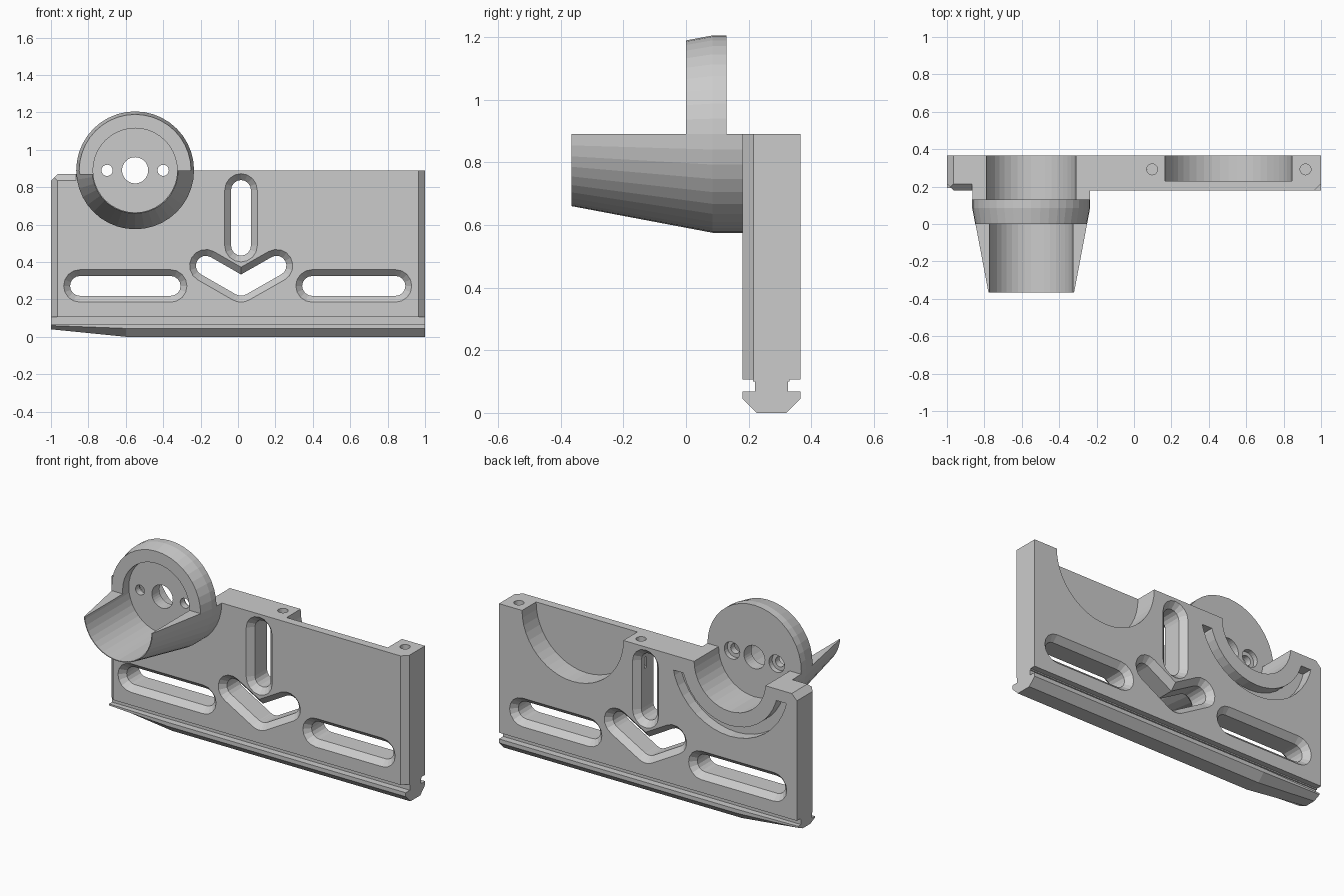
import bpy, bmesh
from math import pi, cos, sin, atan2
from mathutils import Vector

if "Cube" in bpy.data.objects:
    bpy.data.objects.remove(bpy.data.objects["Cube"])

CX, CZ, SEG = -0.55, 0.89, 40      # cup axis and number of sides
FRONT, BACK = 0.18, 0.365          # plate faces


def loft(name, rings, closed=False):
    """Skin a list of equal-length rings; cap the ends unless closed."""
    bm = bmesh.new()
    vr = [[bm.verts.new(p) for p in ring] for ring in rings]
    n = len(vr[0])
    pairs = list(zip(vr, vr[1:])) + ([(vr[-1], vr[0])] if closed else [])
    for a, b in pairs:
        for i in range(n):
            j = (i + 1) % n
            bm.faces.new((a[i], a[j], b[j], b[i]))
    if not closed:
        bm.faces.new(vr[0])
        bm.faces.new(vr[-1])
    bmesh.ops.recalc_face_normals(bm, faces=bm.faces)
    me = bpy.data.meshes.new(name)
    bm.to_mesh(me)
    bm.free()
    ob = bpy.data.objects.new(name, me)
    bpy.context.collection.objects.link(ob)
    return ob


def revolve(name, profile, x=CX, z=CZ, closed=False, seg=SEG):
    """Turn a (y, r) profile about an axis parallel to y."""
    return loft(name, [[(x + r * cos(2 * pi * i / seg), y, z + r * sin(2 * pi * i / seg))
                        for i in range(seg)] for y, r in profile], closed)


def box(x0, x1, y0, y1, z0, z1):
    return loft("cutter", [[(x0, y0, z), (x1, y0, z), (x1, y1, z), (x0, y1, z)]
                           for z in (z0, z1)])


def combine(ob, other, op='DIFFERENCE'):
    """Apply a boolean and remove the helper."""
    other.hide_render = True
    mod = ob.modifiers.new("bool", 'BOOLEAN')
    mod.operation, mod.object, mod.solver = op, other, 'EXACT'
    bpy.context.view_layer.objects.active = ob
    bpy.ops.object.modifier_apply(modifier=mod.name)
    bpy.data.objects.remove(other, do_unlink=True)


def slot(a, b, r_out=0.087, r_in=0.053, ch=0.035, n=8):
    """Round-ended through slot from a to b (x, z), chamfered on both faces."""
    d = atan2(b[1] - a[1], b[0] - a[0])

    def ring(y, r):
        return [(c[0] + r * cos(d + s + pi * i / n), y, c[1] + r * sin(d + s + pi * i / n))
                for c, s in ((a, pi / 2), (b, -pi / 2)) for i in range(n + 1)]
    e = 0.01
    k = (r_out - r_in) / ch * e
    return loft("cutter", [ring(FRONT - e, r_out + k), ring(FRONT + ch, r_in),
                           ring(BACK - ch, r_in), ring(BACK + e, r_out + k)])


# plate with the grooved rail along its foot; the rail tapers at the left end
def section(x, foot, side, inset):
    half = [(0.225 + inset, foot), (FRONT + inset, side), (FRONT + inset, 0.069), (0.22, 0.069),
            (0.22, 0.1), (0.214, 0.1), (0.214, 0.107), (FRONT, 0.107), (FRONT, 0.95)]
    back = [(0.545 - y, z) for y, z in reversed(half)]
    return [(x, y, z) for y, z in half + back]


bracket = loft("cradle_bracket", [section(-1, 0.04, 0.06, 0.012),
                                  section(-0.6, 0, 0.045, 0), section(1, 0, 0.045, 0)])

# tapered cup and its upright disc
cup = revolve("cup", [(-0.365, 0.23), (0.085, 0.315), (0.26, 0.315)])
combine(cup, box(-1.1, 0.1, -0.5, 0, CZ, 1.4))
combine(cup, box(-1.1, -0.76, -0.5, 0, 0.87, 1.4))
combine(bracket, cup, 'UNION')

# trim the top level, with the lower shoulder at the left
combine(bracket, box(-1.1, 1.1, 0.13, 0.5, CZ, 1.4))
combine(bracket, box(-1.1, -0.76, 0.13, 0.5, 0.87, 1.4))

# cup bore and rear bore
combine(bracket, revolve("cutter", [(-0.5, 0.225), (0.06, 0.225)]))
combine(bracket, revolve("cutter", [(0.13, 0.24), (0.5, 0.24)]))

# disc holes, the outer two countersunk from behind
combine(bracket, revolve("cutter", [(0, 0.07), (0.2, 0.07)], seg=32))
for s in (-1, 1):
    combine(bracket, revolve("cutter", [(0, 0.03), (0.1, 0.03), (0.1, 0.052), (0.2, 0.052)],
                             x=CX + s * 0.15, seg=24))

# arc groove in the back around the cup
groove = revolve("groove", [(0.3, 0.325), (0.3, 0.39), (0.4, 0.39), (0.4, 0.325)], closed=True)
combine(groove, box(-1.2, 0.2, 0.2, 0.6, 0.8, 1.4))
combine(bracket, groove)

# half-round pocket in the back
combine(bracket, revolve("cutter", [(0.23, 0.34), (0.5, 0.34)], x=0.505, seg=48))

# chamfered slots and the V opening
for a, b in [((-0.845, 0.272), (-0.36, 0.272)), ((0.396, 0.272), (0.842, 0.272)),
             ((0.016, 0.487), (0.016, 0.785)),
             ((-0.172, 0.38), (0.016, 0.272)), ((0.016, 0.272), (0.206, 0.38))]:
    combine(bracket, slot(a, b))

# screw holes in the top edge
for x in (0.097, 0.917):
    combine(bracket, loft("cutter", [[(x + 0.029 * cos(pi * i / 12), 0.292 + 0.029 * sin(pi * i / 12), z)
                                      for i in range(24)] for z in (0.72, 1.0)]))

# bevels on the front corners
C, E = 0.035, 0.02
for s in (-1, 1):
    tri = [(s * (1 - C - E), FRONT - E), (s * (1 + E), FRONT - E), (s * (1 + E), FRONT + C + E)]
    combine(bracket, loft("cutter", [[(x, y, z) for x, y in tri] for z in (0.107, 1.0)]))

# bevels along the left shoulder
tri = [(-1 - E, 0.87 - C - E), (-1 - E, 0.87 + E), (-1 + C + E, 0.87 + E)]
combine(bracket, loft("cutter", [[(x, y, z) for x, z in tri] for y in (0.1, 0.5)]))
tri = [(FRONT - E, 0.87 - C - E), (FRONT - E, 0.87 + E), (FRONT + C + E, 0.87 + E)]
combine(bracket, loft("cutter", [[(x, y, z) for y, z in tri] for x in (-1.1, -0.865)]))
